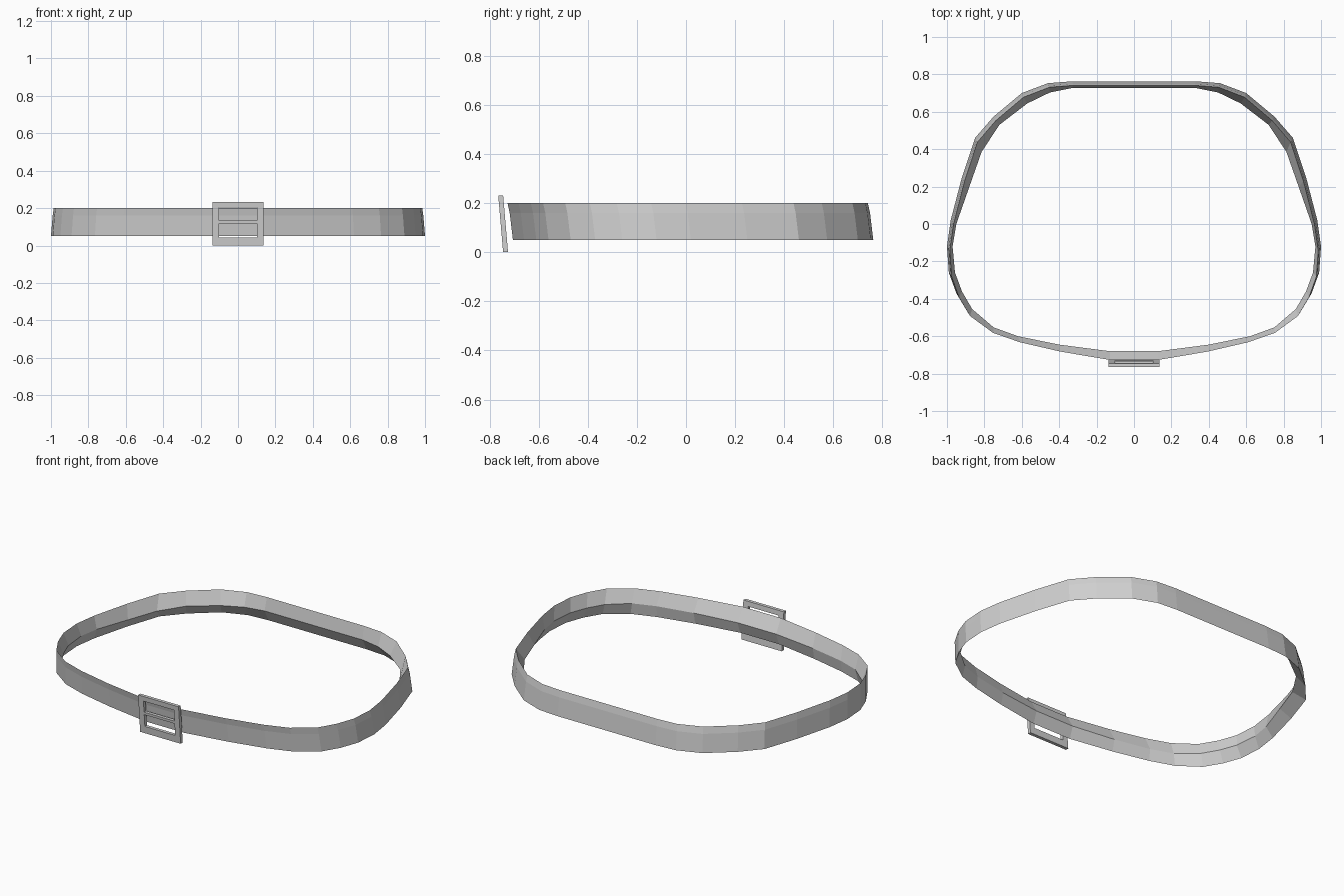
import bpy, bmesh

if "Cube" in bpy.data.objects:
    bpy.data.objects.remove(bpy.data.objects["Cube"])

# One flat grey for the whole model
grey = bpy.data.materials.new("light grey")
grey.diffuse_color = (0.63, 0.63, 0.63, 1)
grey.use_nodes = True
grey.node_tree.nodes["Principled BSDF"].inputs["Base Color"].default_value = grey.diffuse_color


def finish(bm, name):
    bmesh.ops.recalc_face_normals(bm, faces=bm.faces)
    me = bpy.data.meshes.new(name)
    bm.to_mesh(me)
    bm.free()
    me.materials.append(grey)
    ob = bpy.data.objects.new(name, me)
    bpy.context.collection.objects.link(ob)
    return ob


def mirrored(half):
    """Complete a right-hand half outline (no points on x = 0) to a closed loop."""
    return half + [(-x, y) for x, y in reversed(half)]


# Belt strap: half outlines from back to front
outer = mirrored([(.33, .763), (.46, .753), (.60, .70), (.75, .575), (.85, .46),
                  (.92, .25), (.98, .02), (1, -.12), (.99, -.26), (.95, -.37),
                  (.89, -.47), (.765, -.56), (.62, -.61), (.40, -.66), (.13, -.705)])
inner = mirrored([(.33, .727), (.45, .703), (.57, .645), (.72, .53), (.815, .385),
                  (.88, .20), (.95, 0), (.97, -.12), (.957, -.26), (.92, -.36),
                  (.865, -.455), (.75, -.553), (.62, -.60), (.40, -.645), (.13, -.68)])


def outer_ring(t, z):
    """Outer wall ring: narrows and leans forward as t goes from 0 to 1."""
    return [(x * (1 - .015 * t), y - .022 * t, z) for x, y in outer]


rings = [outer_ring(0, .05), outer_ring(.6, .16), outer_ring(1, .20),
         [(x, y, .12) for x, y in inner]]   # inward crease at mid height
bm = bmesh.new()
vs = [[bm.verts.new(p) for p in r] for r in rings]
n = len(outer)
for k in range(len(vs)):
    a, b = vs[k], vs[(k + 1) % len(vs)]
    for i in range(n):
        j = (i + 1) % n
        bm.faces.new((a[i], a[j], b[j], b[i]))
finish(bm, "belt_strap")

# Buckle: leaning plate on a 4 x 6 grid, with two window cells left open
xs = [-.136, -.102, .102, .136]
zs = [0, .043, .117, .133, .202, .232]
bm = bmesh.new()
grid = [[bm.verts.new((x, -.725 - .02 * z / .232, z)) for x in xs] for z in zs]
for r in range(5):
    for c in range(3):
        if c == 1 and r in (1, 3):
            continue
        bm.faces.new((grid[r][c], grid[r][c + 1], grid[r + 1][c + 1], grid[r + 1][c]))
# Thicken towards the front
ret = bmesh.ops.extrude_face_region(bm, geom=bm.faces[:], use_keep_orig=True)
bmesh.ops.translate(bm, vec=(0, -.02, 0),
                    verts=[v for v in ret["geom"] if isinstance(v, bmesh.types.BMVert)])
finish(bm, "buckle")
